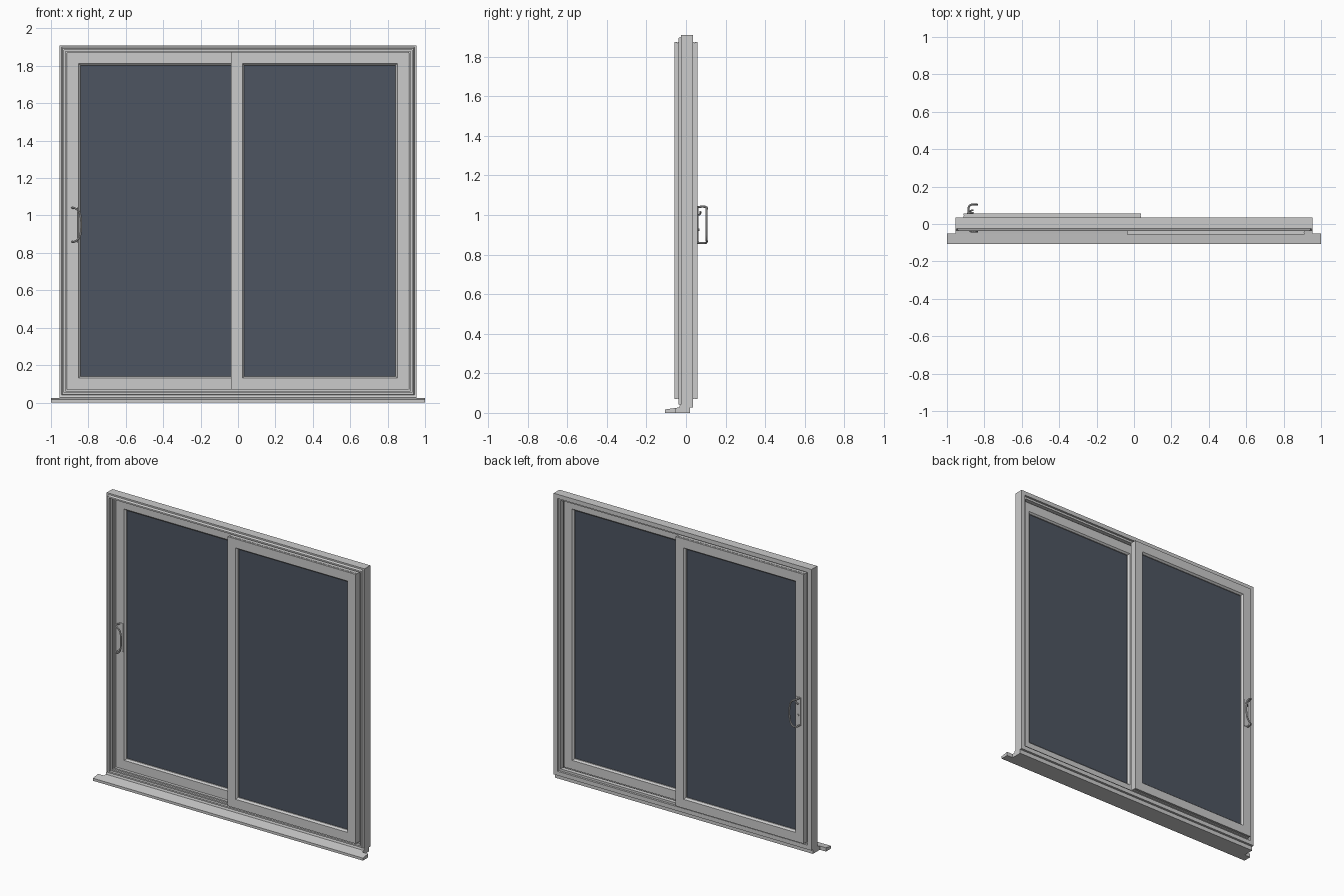
import bpy, bmesh, math
from mathutils import Vector

if "Cube" in bpy.data.objects:
    bpy.data.objects.remove(bpy.data.objects["Cube"])

glass_mat = bpy.data.materials.new("dark_glass")
glass_mat.diffuse_color = (0.075, 0.09, 0.12, 1)
glass_mat.use_nodes = True
glass_mat.node_tree.nodes["Principled BSDF"].inputs["Base Color"].default_value = glass_mat.diffuse_color


def finish(name, bm, mat=None):
    bmesh.ops.recalc_face_normals(bm, faces=bm.faces[:])
    me = bpy.data.meshes.new(name)
    bm.to_mesh(me)
    bm.free()
    ob = bpy.data.objects.new(name, me)
    bpy.context.collection.objects.link(ob)
    if mat:
        me.materials.append(mat)
    return ob


def ring(name, x0, x1, z0, z1, profile):
    """Mitred rectangular frame; profile is a closed loop of (inset, y)."""
    bm = bmesh.new()
    loops = [[bm.verts.new(c) for c in ((x0 + i, y, z0 + i), (x1 - i, y, z0 + i),
                                        (x1 - i, y, z1 - i), (x0 + i, y, z1 - i))]
             for i, y in profile]
    for k, a in enumerate(loops):
        b = loops[(k + 1) % len(loops)]
        for j in range(4):
            n = (j + 1) % 4
            bm.faces.new((a[j], a[n], b[n], b[j]))
    return finish(name, bm)


def extrude_x(name, x0, x1, profile):
    """Solid with a (y, z) section running along x."""
    bm = bmesh.new()
    a = [bm.verts.new((x0, y, z)) for y, z in profile]
    b = [bm.verts.new((x1, y, z)) for y, z in profile]
    bm.faces.new(a)
    bm.faces.new(b[::-1])
    for i in range(len(a)):
        n = (i + 1) % len(a)
        bm.faces.new((a[i], a[n], b[n], b[i]))
    return finish(name, bm)


def box(name, x0, x1, y0, y1, z0, z1, mat=None):
    ob = extrude_x(name, x0, x1, [(y0, z0), (y1, z0), (y1, z1), (y0, z1)])
    if mat:
        ob.data.materials.append(mat)
    return ob


def smooth(ob):
    bpy.ops.object.select_all(action='DESELECT')
    bpy.context.view_layer.objects.active = ob
    ob.select_set(True)
    bpy.ops.object.shade_smooth_by_angle(angle=math.radians(35))


def tube(name, pts, r):
    """Rounded bar through the given points."""
    cu = bpy.data.curves.new(name, 'CURVE')
    cu.dimensions = '3D'
    cu.bevel_depth = r
    cu.bevel_resolution = 2
    cu.resolution_u = 6
    cu.use_fill_caps = True
    sp = cu.splines.new('BEZIER')
    sp.bezier_points.add(len(pts) - 1)
    for bp, p in zip(sp.bezier_points, pts):
        bp.co = p
        bp.handle_left_type = bp.handle_right_type = 'AUTO'
    ob = bpy.data.objects.new(name, cu)
    bpy.context.collection.objects.link(ob)
    bpy.ops.object.select_all(action='DESELECT')
    bpy.context.view_layer.objects.active = ob
    ob.select_set(True)
    bpy.ops.object.convert(target='MESH')
    smooth(bpy.context.view_layer.objects.active)


# Outer frame with stepped front and back lips
ring("outer_frame", -0.955, 0.955, 0.028, 1.91, [
    (0, 0.036), (0, -0.025), (0.010, -0.025), (0.016, -0.038), (0.026, -0.038),
    (0.026, -0.020), (0.034, -0.020), (0.034, -0.006), (0.042, -0.006),
    (0.042, 0.022), (0.028, 0.022), (0.028, 0.036)])

# Sill: sloped nose with wide ends, and the base under the frame
extrude_x("sill_nose", -1, 1, [(-0.107, 0), (-0.107, 0.017), (-0.052, 0.025), (-0.052, 0)])
extrude_x("sill_base", -0.955, 0.955, [
    (-0.052, 0), (-0.052, 0.025), (-0.034, 0.028), (-0.030, 0.042), (-0.022, 0.042),
    (-0.022, 0.029), (0.021, 0.029), (0.021, 0)])

# Two sashes: s = -1 is the fixed front one, s = 1 the sliding back one
for label, s, x0, x1 in (("fixed", -1, -0.037, 0.912), ("sliding", 1, -0.912, 0.037)):
    ring(label + "_sash", x0, x1, 0.07, 1.873, [
        (0, s * 0.057), (0.060, s * 0.057), (0.063, s * 0.053), (0.070, s * 0.045),
        (0.070, s * 0.023), (0.063, s * 0.016), (0.060, s * 0.013), (0, s * 0.013),
        (0, s * 0.042), (0.003, s * 0.042), (0.003, s * 0.045), (0, s * 0.045)])
    ys = sorted((s * 0.030, s * 0.039))
    box(label + "_glass", x0 + 0.066, x1 - 0.066, *ys, 0.136, 1.807, glass_mat)


# Handles on both faces of the sliding sash
def handle(label, y0, y1):
    d = 1 if y1 > y0 else -1
    plate = box(label + "_handle_plate", -0.894, -0.856,
                min(y0, y0 + d * 0.006), max(y0, y0 + d * 0.006), 0.855, 1.045)
    bev = plate.modifiers.new("rounded", 'BEVEL')
    bev.width = 0.003
    bev.segments = 2
    r = 0.0055
    y = y1 - d * r
    tube(label + "_handle_grip", [
        (-0.883, y0, 1.040), (-0.883, y - d * 0.012, 1.042), (-0.870, y, 1.038),
        (-0.850, y, 1.020), (-0.840, y, 0.985), (-0.838, y, 0.950),
        (-0.840, y, 0.915), (-0.850, y, 0.880), (-0.870, y, 0.862),
        (-0.883, y - d * 0.012, 0.858), (-0.883, y0, 0.860)], r)


handle("inside", 0.057, 0.109)
handle("outside", 0.013, -0.045)

# Thumb latch and lock barrel on the inside plate
tube("thumb_latch", [(-0.876, 0.060, 1.000), (-0.874, 0.070, 1.004),
                     (-0.860, 0.073, 1.018)], 0.0045)
tube("lock_barrel", [(-0.876, 0.060, 0.925), (-0.876, 0.068, 0.925)], 0.007)
